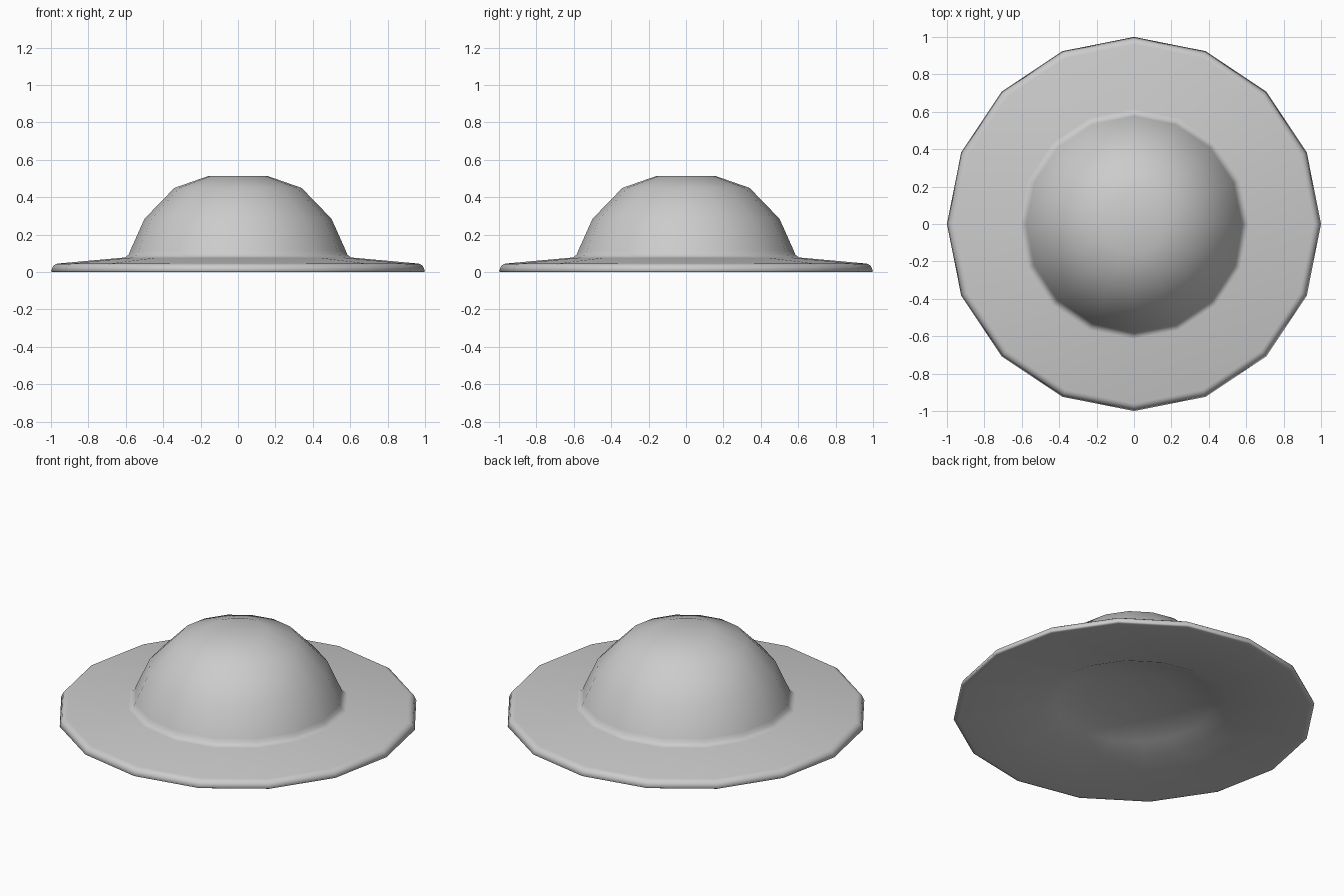
import bpy
import bmesh
from math import tau

cube = bpy.data.objects.get("Cube")
if cube:
    bpy.data.objects.remove(cube, do_unlink=True)

SIDES = 16

# Plain grey material
grey = bpy.data.materials.new("plain grey")
grey.use_nodes = True
colour = (0.6, 0.6, 0.6, 1)
grey.diffuse_color = colour
grey.node_tree.nodes["Principled BSDF"].inputs["Base Color"].default_value = colour


def lathe(name, profile):
    """Spin a (radius, height) profile around z, smooth shaded."""
    bm = bmesh.new()
    verts = [bm.verts.new((r, 0, z)) for r, z in profile]
    edges = [bm.edges.new(pair) for pair in zip(verts, verts[1:])]
    bmesh.ops.spin(bm, geom=verts + edges, cent=(0, 0, 0), axis=(0, 0, 1),
                   angle=tau, steps=SIDES)
    bmesh.ops.remove_doubles(bm, verts=bm.verts, dist=0.0005)
    bmesh.ops.recalc_face_normals(bm, faces=bm.faces)
    for face in bm.faces:
        face.smooth = True
    mesh = bpy.data.meshes.new(name)
    bm.to_mesh(mesh)
    bm.free()
    mesh.materials.append(grey)
    obj = bpy.data.objects.new(name, mesh)
    bpy.context.collection.objects.link(obj)


dome = [(0, 0.513), (0.16, 0.513), (0.34, 0.45), (0.5, 0.285), (0.576, 0.115)]
foot = [(0.585, 0.093), (0.603, 0.079), (0.615, 0.077)]
brim = [(0.96, 0.046), (0.973, 0.043), (0.988, 0.033), (1, 0.005), (0.99, 0), (0.97, 0)]
hollow = [(0.53, 0.025), (0.44, 0.065), (0.25, 0.1), (0, 0.115)]

lathe("domed_brim", dome + foot + brim + hollow)
